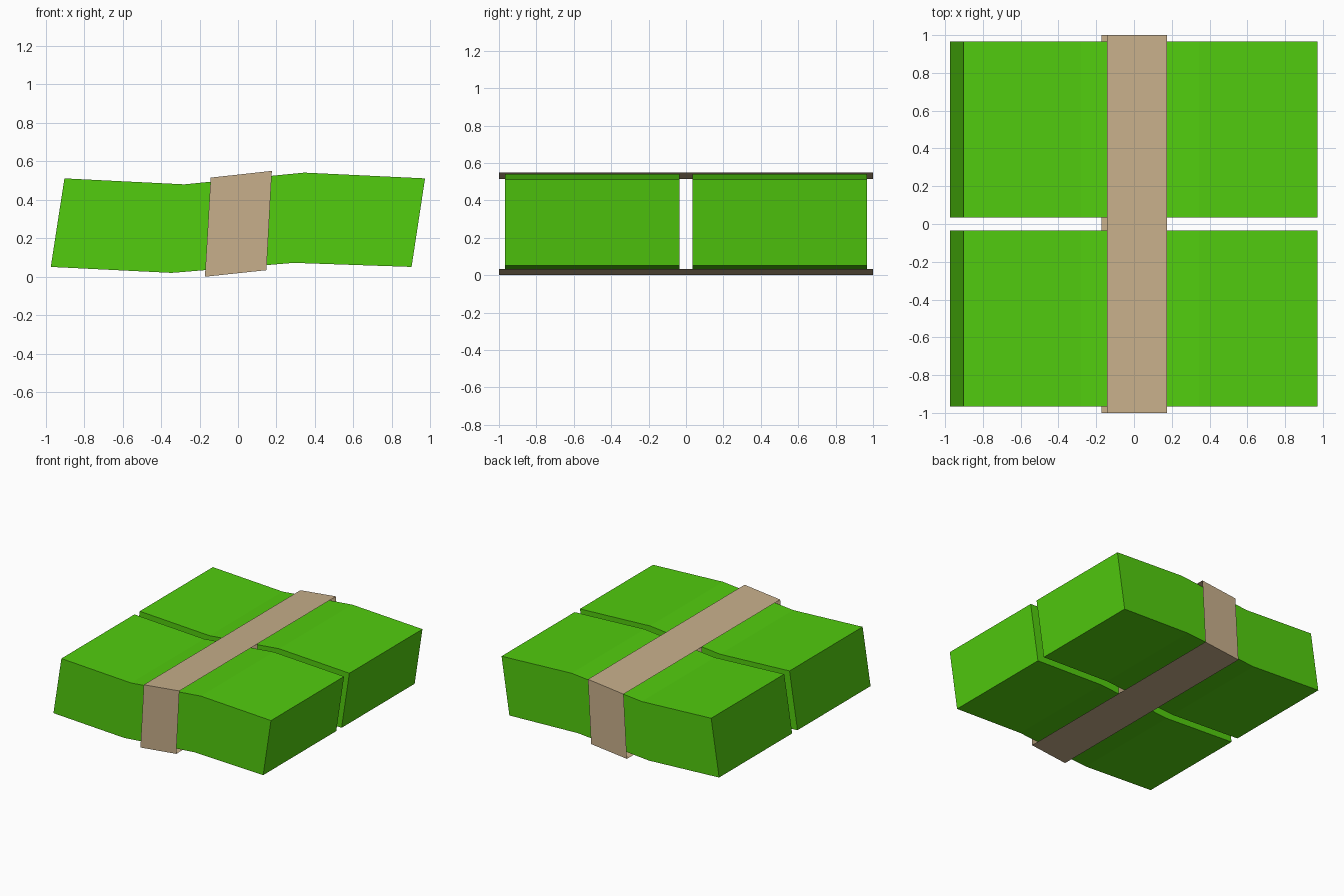
import bpy, bmesh

if "Cube" in bpy.data.objects:
    bpy.data.objects.remove(bpy.data.objects["Cube"])


def material(name, rgb):
    m = bpy.data.materials.new(name)
    m.diffuse_color = (*rgb, 1.0)
    m.use_nodes = True
    m.node_tree.nodes["Principled BSDF"].inputs["Base Color"].default_value = m.diffuse_color
    return m


GREEN = material("note green", (0.084, 0.604, 0.0045))
TAN = material("paper band tan", (0.575, 0.43, 0.258))

# Side outlines (x, z), counter-clockwise seen from the front
STACK = [(-0.973, 0.051), (-0.345, 0.02), (0.29, 0.072), (0.902, 0.051),
         (0.972, 0.511), (0.345, 0.541), (-0.28, 0.48), (-0.902, 0.511)]
BAND = [(-0.172, 0.0), (0.148, 0.034), (0.176, 0.55), (-0.142, 0.515)]


def finish(name, bm, mat):
    bmesh.ops.recalc_face_normals(bm, faces=bm.faces)
    me = bpy.data.meshes.new(name)
    bm.to_mesh(me)
    bm.free()
    me.materials.append(mat)
    ob = bpy.data.objects.new(name, me)
    bpy.context.collection.objects.link(ob)
    return ob


def prism(name, outline, y0, y1, mat, open_sides=()):
    """Extrude an outline along y; faces at open_sides edges are left out."""
    bm = bmesh.new()
    a = [bm.verts.new((x, y0, z)) for x, z in outline]
    b = [bm.verts.new((x, y1, z)) for x, z in outline]
    bm.faces.new(a)
    bm.faces.new(b[::-1])
    n = len(outline)
    sides = [bm.faces.new((a[i], b[i], b[(i + 1) % n], a[(i + 1) % n]))
             for i in range(n)]
    bmesh.ops.recalc_face_normals(bm, faces=bm.faces)
    if open_sides:
        bmesh.ops.delete(bm, geom=[sides[i] for i in open_sides], context='FACES_ONLY')
    return finish(name, bm, mat)


# Two bent stacks, each wrapped by a thin paper sleeve open at left and right
for label, s in (("front", -1), ("back", 1)):
    y0, y1 = sorted((s * 0.034, s * 0.967))
    prism(label + "_note_stack", STACK, y0, y1, GREEN)
    y0, y1 = sorted((0.0, s * 1.0))
    prism(label + "_paper_band", BAND, y0, y1, TAN, open_sides=(1, 3))
